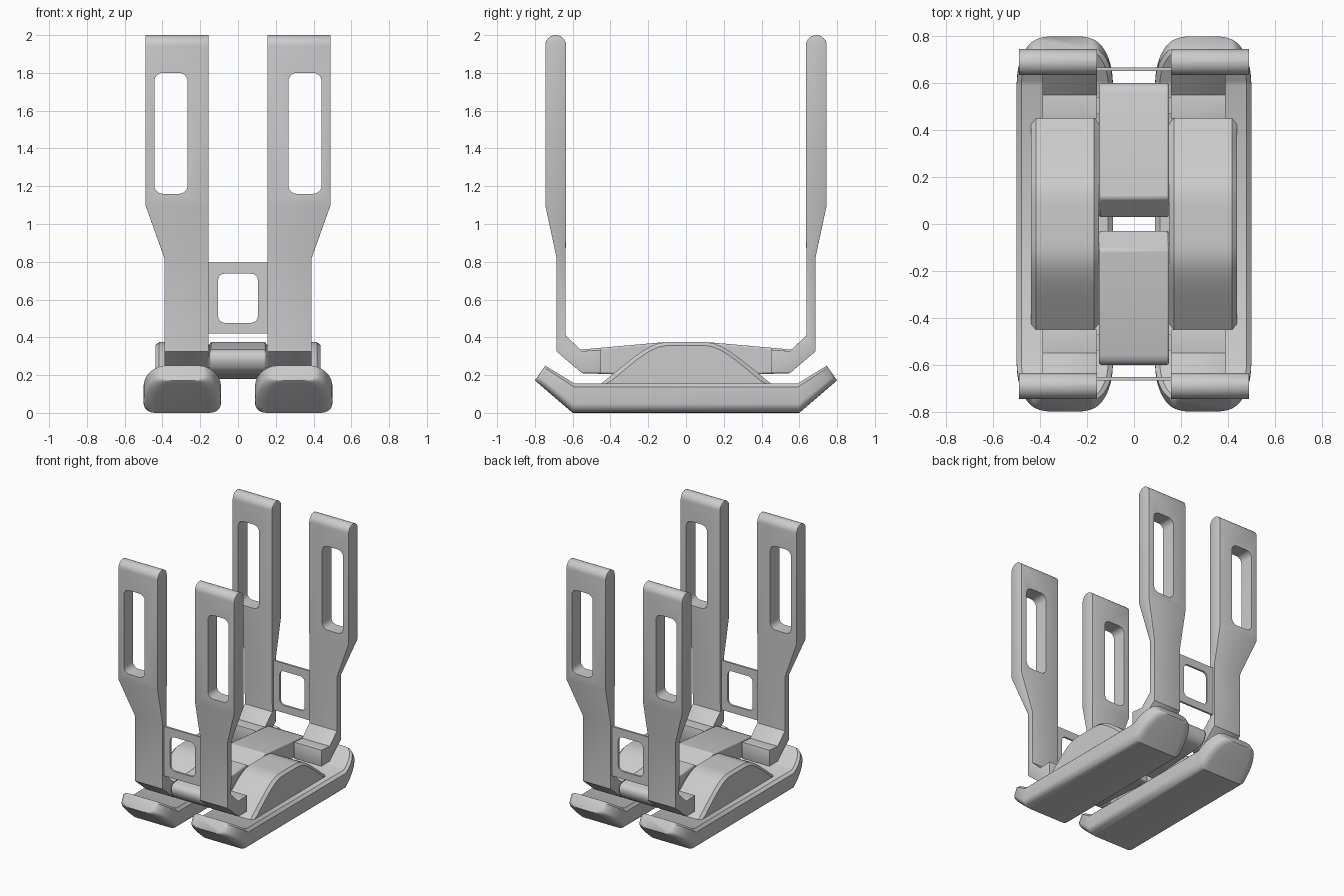
import bpy, bmesh
from math import sin, cos, pi, sqrt

if "Cube" in bpy.data.objects:
    bpy.data.objects.remove(bpy.data.objects["Cube"])


def loft(name, rings, sx=1, sy=1, bevel=0):
    """Skin a list of equal-length closed rings, capping both ends."""
    bm = bmesh.new()
    rs = [[bm.verts.new((x * sx, y * sy, z)) for x, y, z in r] for r in rings]
    n = len(rs[0])
    for a, b in zip(rs, rs[1:]):
        for i in range(n):
            bm.faces.new((a[i], a[(i + 1) % n], b[(i + 1) % n], b[i]))
    bm.faces.new(rs[0])
    bm.faces.new(rs[-1])
    bmesh.ops.recalc_face_normals(bm, faces=bm.faces)
    me = bpy.data.meshes.new(name)
    bm.to_mesh(me)
    bm.free()
    ob = bpy.data.objects.new(name, me)
    bpy.context.collection.objects.link(ob)
    if bevel:
        m = ob.modifiers.new("bevel", 'BEVEL')
        m.width, m.segments, m.limit_method = bevel, 2, 'ANGLE'
        m.angle_limit = 0.9
    return ob


def activate(ob):
    bpy.ops.object.select_all(action='DESELECT')
    ob.select_set(True)
    bpy.context.view_layer.objects.active = ob


def smooth(ob, angle=0.5):
    activate(ob)
    bpy.ops.object.shade_smooth_by_angle(angle=angle)


def cut_slot(ob, x0, x1, z0, z1, r):
    """Cut a rounded rectangular hole right through along y."""
    ring = []
    for cx, cz, a0 in ((x1 - r, z1 - r, 0), (x0 + r, z1 - r, 1),
                       (x0 + r, z0 + r, 2), (x1 - r, z0 + r, 3)):
        for k in range(7):
            a = (a0 + k / 6) * pi / 2
            ring.append((cx + r * cos(a), cz + r * sin(a)))
    cutter = loft("slot_cutter", [[(x, y, z) for x, z in ring] for y in (-1.2, 1.2)])
    cutter.hide_render = True
    m = ob.modifiers.new("slot", 'BOOLEAN')
    m.operation, m.object, m.solver = 'DIFFERENCE', cutter, 'EXACT'
    activate(ob)
    for mod in list(ob.modifiers):
        bpy.ops.object.modifier_apply(modifier=mod.name)
    bpy.data.objects.remove(cutter)


# Upright arm: (outer y, outer z, inner y, inner z, outer x) per station
arm = [(.45, .21, .45, .335, .39), (.55, .21, .55, .327, .39),
       (.685, .325, .638, .41, .39), (.685, .82, .637, .82, .39),
       (.745, 1.1, .635, 1.1, .49)]
for k in range(8):
    a = k / 8 * pi / 2
    w, h = .055 * cos(a), .055 * sin(a)
    arm.append((.69 + w, 1.945 + h, .69 - w, 1.945 + h, .49))
arm.append((.691, 2.0, .689, 2.0, .49))

# Ski cross-section: (share of half width inset, height share)
section = [(-1, .32, 0), (-1, .88, 0), (-1, 1, .02), (1, 1, .02), (1, .88, 0), (1, .32, 0)]
for k in range(1, 6):
    a = k / 5 * pi / 2
    section.append((1, .32 * (1 - sin(a)), .06 * (1 - cos(a))))
section += [(-s, h, i) for s, h, i in section[:5:-1]]


def ski_ring(yb, zb, yt, zt, hw):
    return [(.295 + s * max(hw - i, .02), yb + (yt - yb) * h, zb + (zt - zb) * h)
            for s, h, i in section]


tip = []
for k in range(13):
    s = sin(k / 12 * pi / 2)
    w = .205 - .095 * (1 - sqrt(max(0, 1 - s * s)))
    tip.append((.6 + .2 * s, .172 * s, .59 + .155 * s, .155 + .095 * s, w))
stations = [(-a, b, -c, d, w) for a, b, c, d, w in tip[::-1]] + tip

# Domed pad profile (y, z)
half = [(.45, .155), (.41, .187), (.36, .228), (.31, .268), (.27, .299),
        (.23, .327), (.19, .35), (.15, .367), (.11, .374), (.07, .375)]
dome = half + [(-y, z) for y, z in half[::-1]]


def dome_ring(x, inset):
    return [(x, y * (1 - inset * 1.9), max(.15, z - inset)) for y, z in dome]


for sx, side in ((1, "right"), (-1, "left")):
    for sy, end in ((-1, "front"), (1, "back")):
        rings = [[(.157, a, b), (.157, c, d), (x, c, d), (x, a, b)]
                 for a, b, c, d, x in arm]
        ob = loft(f"{end}_{side}_arm", rings, sx, sy, .006)
        lo, hi = sorted((.267 * sx, .443 * sx))
        cut_slot(ob, lo, hi, 1.16, 1.80, .045)
        smooth(ob)
    smooth(loft(f"{side}_ski", [ski_ring(*s) for s in stations], sx), .6)
    smooth(loft(f"{side}_dome_pad", [dome_ring(.15, .018), dome_ring(.17, 0),
                                     dome_ring(.418, 0), dome_ring(.438, .018)], sx), .4)

# Cross blocks and window plates joining the arms at each end
block = [(.03, .18), (.03, .29), (.11, .375), (.56, .335), (.585, .326),
         (.6, .305), (.6, .275), (.585, .24), (.55, .21), (.40, .205)]
for sy, end in ((-1, "front"), (1, "back")):
    smooth(loft(f"{end}_cross_block", [[(x, y, z) for y, z in block]
                                       for x in (-.15, .15)], 1, sy, .01), .7)
    # short axle pins tie the block into the arm feet
    loft(f"{end}_cross_pin", [[(x, .47, .24), (x, .54, .24), (x, .54, .30), (x, .47, .30)]
                              for x in (-.2, .2)], 1, sy)
    plate = loft(f"{end}_window_plate", [[(-.16, y, .42), (.16, y, .42), (.16, y, .797),
                                          (-.16, y, .797)] for y in (.653, .668)], 1, sy)
    cut_slot(plate, -.105, .105, .477, .737, .035)
    smooth(plate)
